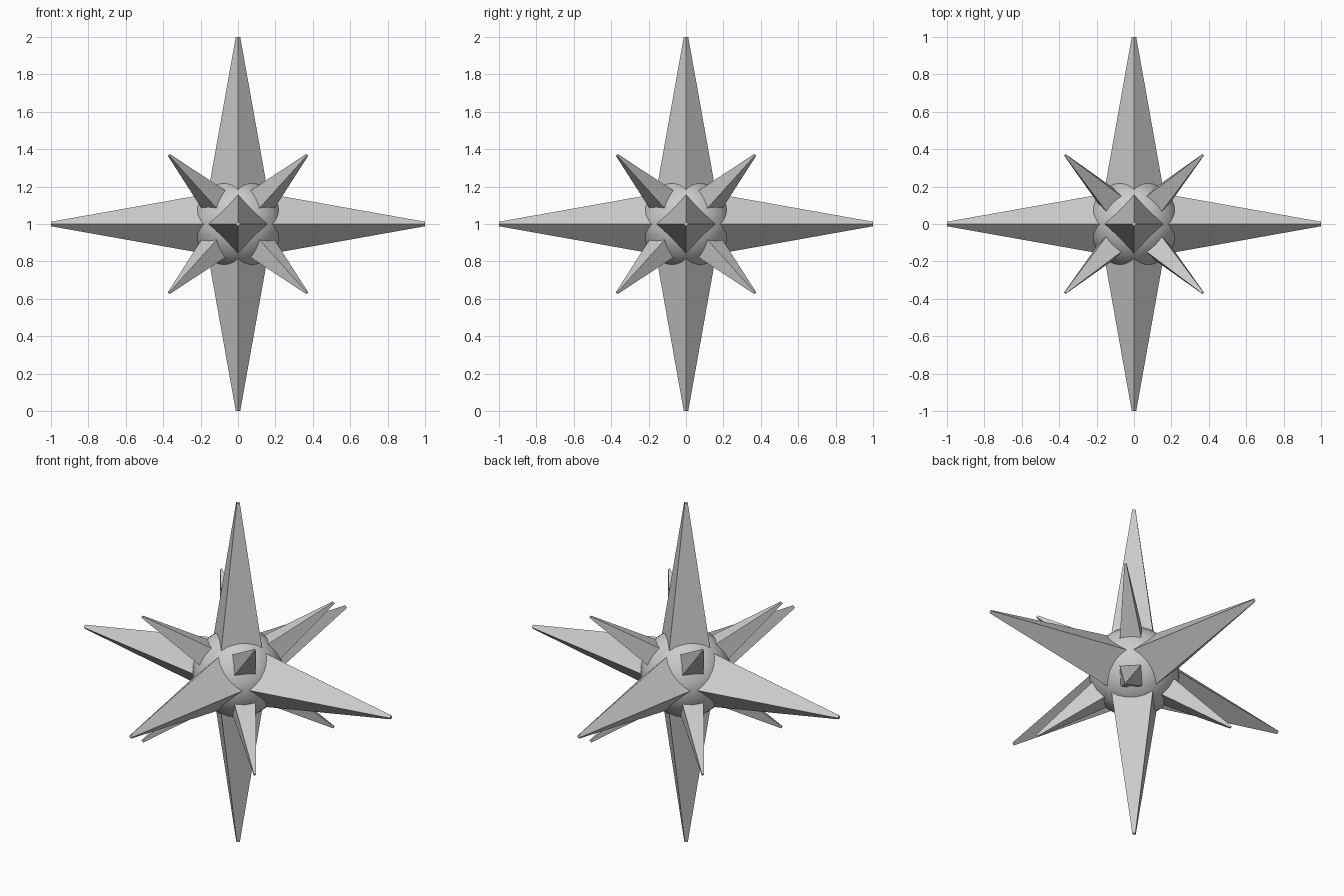
import bpy
from mathutils import Vector
from itertools import product

if "Cube" in bpy.data.objects:
    bpy.data.objects.remove(bpy.data.objects["Cube"])

CENTRE = Vector((0, 0, 1))


def spike(name, direction, length, base_r, tip_r):
    """Four-sided tapered spike growing from the centre along a direction."""
    d = Vector(direction).normalized()
    bpy.ops.mesh.primitive_cone_add(vertices=4, radius1=base_r, radius2=tip_r, depth=length)
    ob = bpy.context.object
    ob.name = name
    ob.rotation_mode = 'QUATERNION'
    ob.rotation_quaternion = Vector((0, 0, 1)).rotation_difference(d)
    ob.location = CENTRE + d * length / 2


# round core
bpy.ops.mesh.primitive_uv_sphere_add(segments=32, ring_count=16, radius=0.243, location=CENTRE)
bpy.context.object.name = "core"
bpy.ops.object.shade_smooth()

# six long spikes on the axes
for axis in range(3):
    for sign in (1, -1):
        d = [0, 0, 0]
        d[axis] = sign
        spike("long_spike", d, 1.0, 0.19, 0.012)

# eight short spikes on the cube diagonals
for d in product((1, -1), repeat=3):
    spike("short_spike", d, 0.637, 0.122, 0.008)
